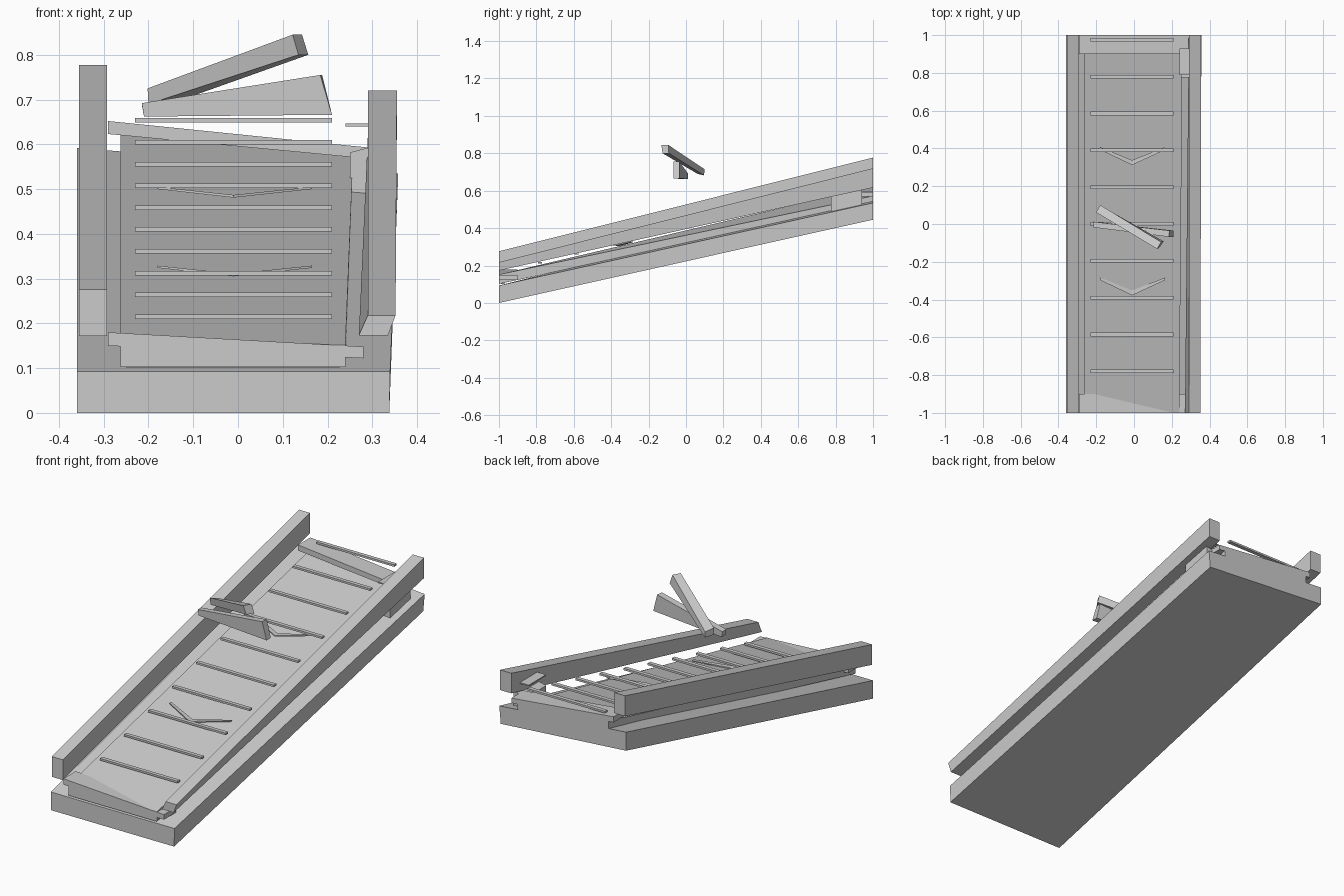
import bpy

if "Cube" in bpy.data.objects:
    bpy.data.objects.remove(bpy.data.objects["Cube"])


def loft(name, a, b):
    """Solid between two four-cornered ends, given in matching order."""
    mesh = bpy.data.meshes.new(name)
    faces = [(0, 1, 2, 3), (7, 6, 5, 4)]
    faces += [(i, i + 4, (i + 1) % 4 + 4, (i + 1) % 4) for i in range(4)]
    mesh.from_pydata(list(a) + list(b), [], faces)
    ob = bpy.data.objects.new(name, mesh)
    bpy.context.collection.objects.link(ob)
    bpy.context.view_layer.objects.active = ob
    bpy.ops.object.select_all(action='DESELECT')
    ob.select_set(True)
    bpy.ops.object.mode_set(mode='EDIT')
    bpy.ops.mesh.select_all(action='SELECT')
    bpy.ops.mesh.normals_make_consistent(inside=False)
    bpy.ops.object.mode_set(mode='OBJECT')
    return ob


def along_y(name, front, back, y0=-1, y1=1):
    """Long sloped part from front and back (x, z) corners."""
    return loft(name, [(x, y0, z) for x, z in front], [(x, y1, z) for x, z in back])


def across_x(name, x0, x1, left, right):
    """Cross part; each end is (y0, y1, z0, z1)."""
    def end(x, e):
        return [(x, e[0], e[2]), (x, e[1], e[2]), (x, e[1], e[3]), (x, e[0], e[3])]
    return loft(name, end(x0, left), end(x1, right))


# Sloped, slightly twisted base and belt panel
along_y("base", [(-.36, 0), (.338, 0), (.34, .093), (-.36, .093)],
        [(-.36, .497), (.35, .445), (.358, .535), (-.36, .592)])
along_y("belt", [(-.262, .102), (.24, .102), (.24, .152), (-.262, .152)],
        [(-.262, .572), (.25, .522), (.257, .572), (-.262, .623)])

# Side rails, the right one tapering towards the front
along_y("left_rail", [(-.355, .172), (-.293, .172), (-.293, .276), (-.355, .276)],
        [(-.355, .672), (-.293, .672), (-.293, .777), (-.355, .777)])
along_y("right_rail", [(.27, .173), (.335, .173), (.352, .218), (.29, .218)],
        [(.29, .617), (.355, .617), (.355, .72), (.29, .72)])

# Tilted end crossbars
across_x("front_crossbar", -.29, .28, (-1, -.9, .15, .18), (-1, -.9, .122, .148))
across_x("back_crossbar", -.29, .29, (.9, 1, .623, .652), (.9, 1, .568, .593))

# Slats on the belt and on its underside
for i in range(10):
    y = -.78 + i * .195
    z = .215 + i * .0487
    e = (y - .01, y + .01, z - .005, z + .005)
    across_x("slat", -.23, .21, e, e)
    y -= .2
    zl, zr = .102 + .235 * (y + 1), .102 + .21 * (y + 1)
    across_x("return_slat", -.25, .228, (y - .01, y + .01, zl - .005, zl + .005),
             (y - .01, y + .01, zr - .005, zr + .005))

# Chevron marks lying on the belt
for y, z in ((.325, .484), (-.365, .308)):
    mid = (y - .013, y + .013, z - .003, z + .003)
    for x in (-.18, .165):
        tip = (y + .068, y + .082, z + .016, z + .021)
        across_x("chevron_arm", x, -.01, tip, mid)

# Support post and small plate at the back right
across_x("support_post", .25, .32, (.775, .94, .485, .582), (.775, .94, .485, .6))
across_x("side_plate", .24, .30, (.79, .93, .640, .646), (.79, .93, .640, .646))

# Two loose bars above the belt
loft("upper_bar", [(-.2, .062, .69), (-.175, .096, .682), (-.178, .1, .714), (-.202, .062, .725)],
     [(.135, -.125, .80), (.157, -.092, .80), (.143, -.095, .845), (.122, -.132, .845)])
loft("lower_bar", [(-.21, -.018, .662), (-.21, .012, .662), (-.215, .012, .69), (-.215, -.018, .692)],
     [(.21, -.068, .666), (.21, -.035, .666), (.188, -.035, .755), (.184, -.068, .755)])
